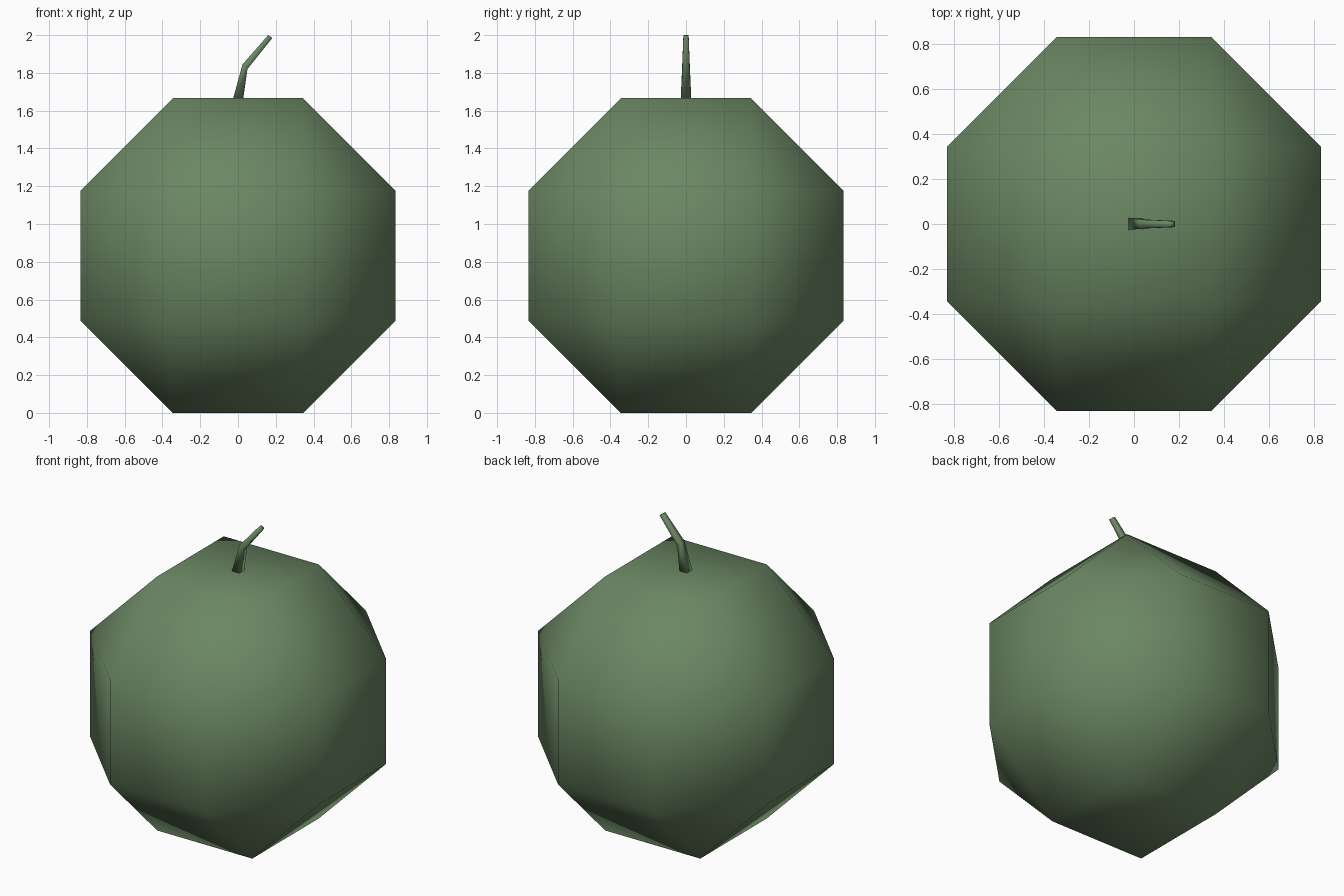
import bpy, bmesh, math

if "Cube" in bpy.data.objects:
    bpy.data.objects.remove(bpy.data.objects["Cube"])

green = bpy.data.materials.new("leaf green")
green.diffuse_color = (0.147, 0.242, 0.124, 1)
green.use_nodes = True
green.node_tree.nodes["Principled BSDF"].inputs["Base Color"].default_value = green.diffuse_color

H = 0.833                                   # half width of the body
FLAT = H * math.tan(math.radians(22.5))     # half width of each flat


def finish(name, bm, smooth=True):
    bmesh.ops.recalc_face_normals(bm, faces=bm.faces[:])
    for f in bm.faces:
        f.smooth = smooth
    me = bpy.data.meshes.new(name)
    bm.to_mesh(me)
    bm.free()
    me.materials.append(green)
    ob = bpy.data.objects.new(name, me)
    bpy.context.collection.objects.link(ob)
    return ob


# fruit body: cube chamfered to an octagon profile on every axis, smooth shaded
bm = bmesh.new()
bmesh.ops.create_cube(bm, size=2 * H)
bmesh.ops.bevel(bm, geom=bm.edges[:], offset=H - FLAT, offset_type='OFFSET',
                segments=1, profile=0.5, affect='EDGES')
bmesh.ops.translate(bm, verts=bm.verts[:], vec=(0, 0, H))
finish("fruit_body", bm)

# bent stem: square tapered section through three rings
# (left x, left z, right x, right z, half depth)
rings = [(-0.027, 1.66, 0.027, 1.66, 0.028),
         (0.024, 1.845, 0.050, 1.82, 0.020),
         (0.160, 2.000, 0.182, 1.985, 0.014)]
bm = bmesh.new()
loops = []
for lx, lz, rx, rz, d in rings:
    loops.append([bm.verts.new(p) for p in
                  ((lx, -d, lz), (rx, -d, rz), (rx, d, rz), (lx, d, lz))])
for a, b in zip(loops, loops[1:]):
    for i in range(4):
        j = (i + 1) % 4
        bm.faces.new((a[i], a[j], b[j], b[i]))
bm.faces.new(loops[0][::-1])
bm.faces.new(loops[-1])
finish("stem", bm)
